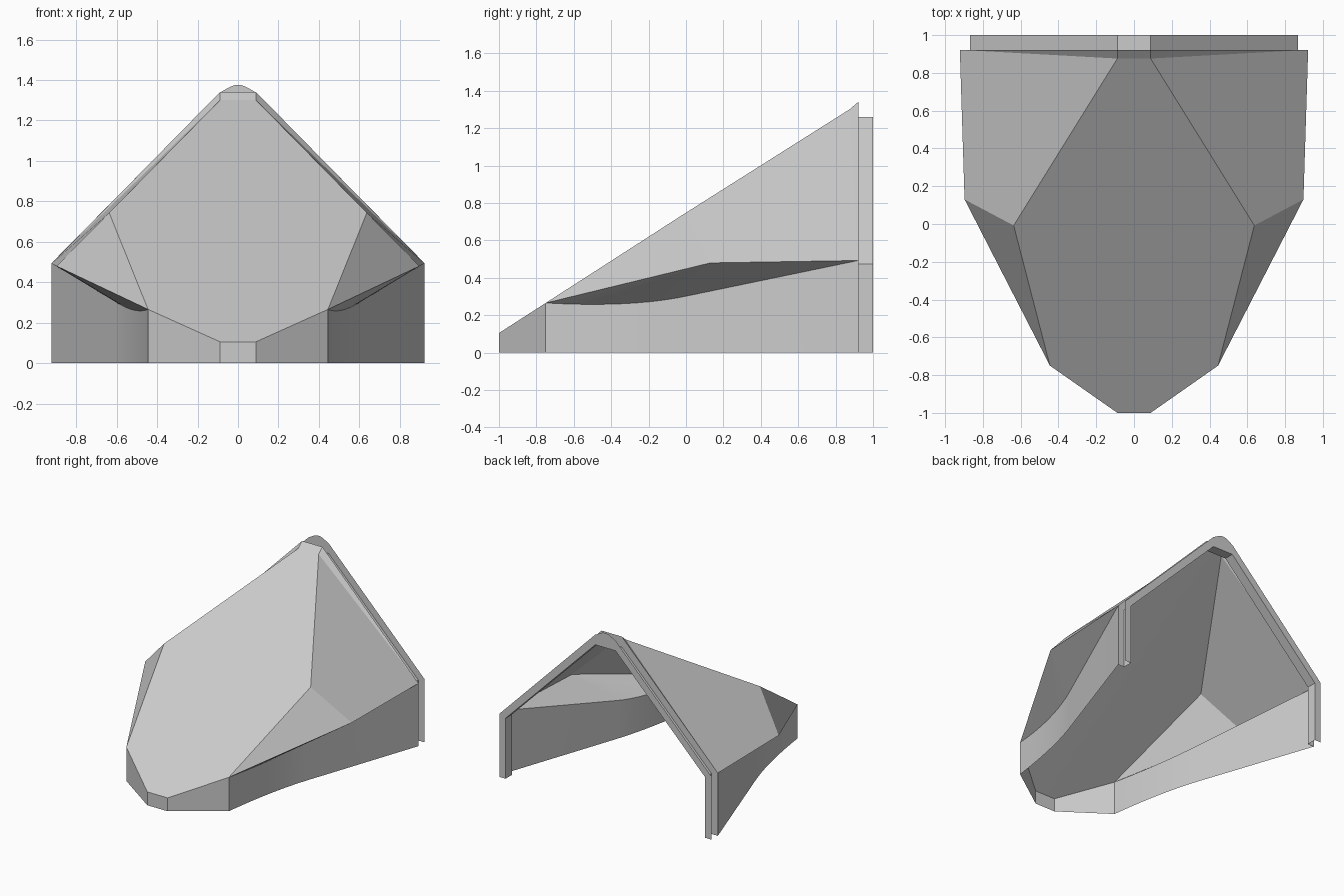
import bpy, bmesh
from mathutils import Vector

if "Cube" in bpy.data.objects:
    bpy.data.objects.remove(bpy.data.objects["Cube"])


def make_part(name, faces, check_axis):
    """Right half from polygons, welded, oriented along check_axis, mirrored in x."""
    bm = bmesh.new()
    for f in faces:
        bm.faces.new([bm.verts.new(p) for p in f])
    bmesh.ops.remove_doubles(bm, verts=bm.verts, dist=0.0005)
    bmesh.ops.recalc_face_normals(bm, faces=bm.faces)
    bm.faces.ensure_lookup_table()
    if bm.faces[0].normal.dot(Vector(check_axis)) < 0:
        bmesh.ops.reverse_faces(bm, faces=bm.faces)
    me = bpy.data.meshes.new(name)
    bm.to_mesh(me)
    bm.free()
    ob = bpy.data.objects.new(name, me)
    bpy.context.collection.objects.link(ob)
    mod = ob.modifiers.new("Mirror", 'MIRROR')
    mod.merge_threshold = 0.001
    return ob


def strip(a, b):
    """Quads joining two equally long point rows."""
    return [(a[i], a[i + 1], b[i + 1], b[i]) for i in range(len(a) - 1)]


def at_y(row, y):
    return [(x, y, z) for x, z in row]


def on_roof(x, y):
    return (x, y, 0.105 + (y + 1) * 0.6435)


STEP = 0.922

# Key corners of the hood
nose = on_roof(0.088, -1)
nose_mid = on_roof(0, -1)
cheek = on_roof(0.445, -0.75)
shoulder = on_roof(0.637, -0.008)
crown = (0.088, 0.876, 1.302)
crown_mid = (0, 0.876, 1.302)
peak = on_roof(0.088, STEP)
peak_mid = on_roof(0, STEP)
eave = (0.897, 0.13, 0.48)
eave_back = (0.922, STEP, 0.493)

# Curve where the side wall meets the eave underside
p0, p1, p2 = Vector(cheek), Vector((0.504, -0.295, 0.24)), Vector((0.605, 0, 0.302))
top = [cheek]
for i in range(1, 11):
    t = i / 10
    top.append(tuple(p0 * (1 - t) ** 2 + p1 * 2 * t * (1 - t) + p2 * t * t))
top.append(eave_back)
floor = [(x, y, 0) for x, y, z in top]

# Sloping roof plate, facets and eave underside
roof = [
    (nose_mid, nose, cheek, shoulder, crown, crown_mid),
    (crown_mid, crown, peak, peak_mid),
    (cheek, eave, shoulder),
    (shoulder, eave, eave_back, crown),
    (crown, eave_back, peak),
]
roof += [(eave, top[i], top[i + 1]) for i in range(len(top) - 1)]
make_part("hood_roof", roof, (0, 0, 1))

# Upright front and side walls
front = [nose_mid, nose, cheek]
walls = strip(front, [(x, y, 0) for x, y, z in front])
make_part("front_wall", walls, (0, -1, 0))
side = make_part("side_wall", strip(top, floor), (1, 0, 0))
for poly in side.data.polygons:
    poly.use_smooth = True

# Groove around the back: step inwards, then a thin band backwards
hood_edge = [(0.922, 0), (0.922, 0.493), (0.088, peak[2]), (0, peak[2])]
band = [(0.867, 0), (0.867, 0.475), (0.088, 1.26), (0, 1.26)]
make_part("back_step", strip(at_y(hood_edge, STEP), at_y(band, STEP)), (0, 1, 0))
make_part("back_band", strip(at_y(band, STEP), at_y(band, 1)), (1, 0, 0))

# Flange at the very back, turned outwards with a rounded peak
outer = [(0.922, 0), (0.922, 0.495), (0.09, 1.338), (0.04, 1.366), (0.02, 1.374), (0, 1.376)]
inner = band[:3] + [(0.04, 1.26), (0.02, 1.26), (0, 1.26)]
make_part("back_flange", strip(at_y(outer, 1), at_y(inner, 1)), (0, 1, 0))
